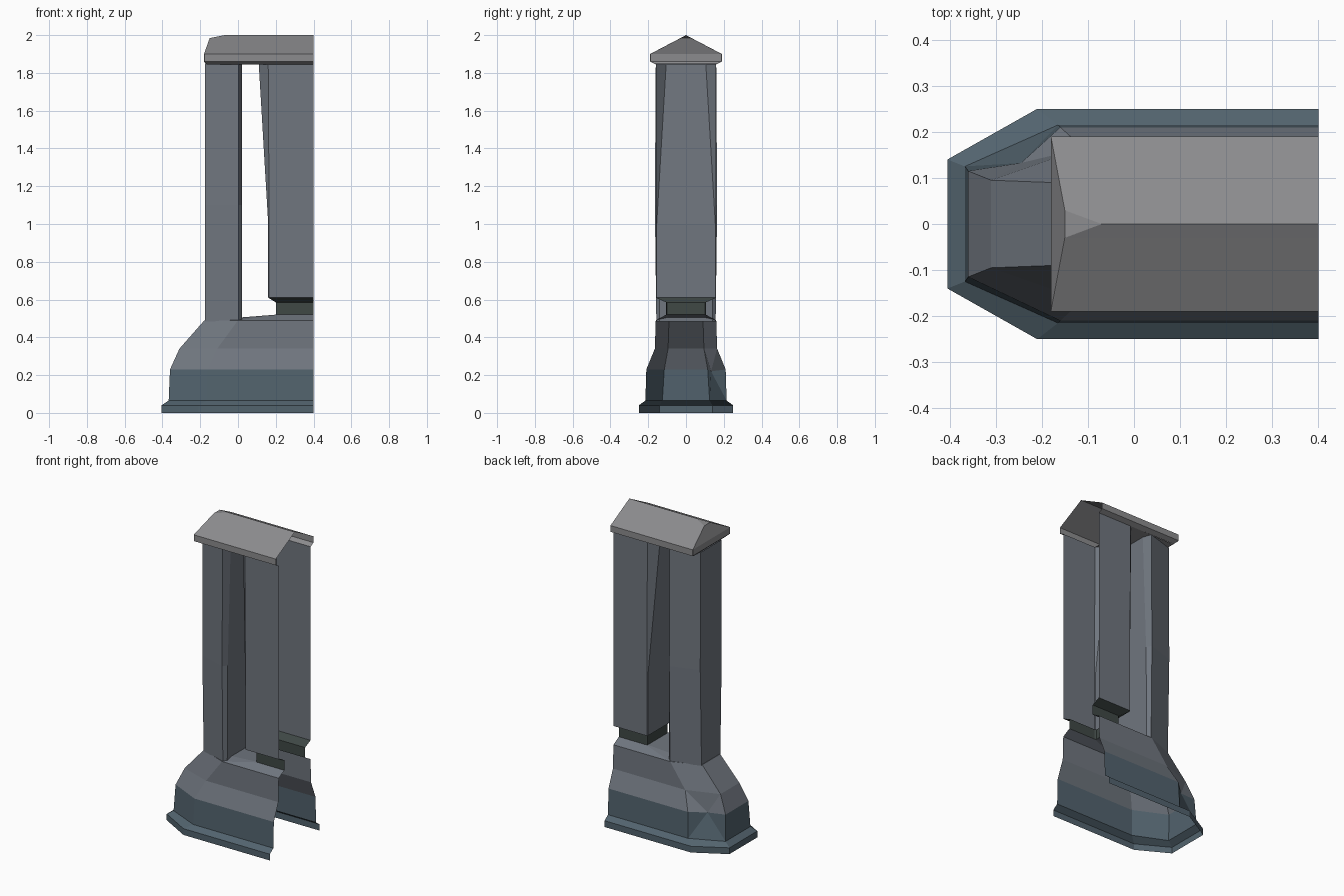
import bpy, bmesh
from mathutils import Vector

if "Cube" in bpy.data.objects:
    bpy.data.objects.remove(bpy.data.objects["Cube"])

OPEN_X = 0.40  # open end where the next wall piece joins


def material(name, rgb):
    m = bpy.data.materials.new(name)
    m.diffuse_color = (*rgb, 1)
    m.use_nodes = True
    m.node_tree.nodes["Principled BSDF"].inputs["Base Color"].default_value = m.diffuse_color
    return m


STONE = material("stone", (0.16, 0.18, 0.21))
BASE = material("base_stone", (0.085, 0.125, 0.155))
DARK = material("dark_stone", (0.05, 0.065, 0.06))
CAP = material("cap_stone", (0.26, 0.26, 0.27))


def finish(name, bm, mat):
    bmesh.ops.remove_doubles(bm, verts=bm.verts, dist=0.0005)
    bmesh.ops.recalc_face_normals(bm, faces=bm.faces)
    me = bpy.data.meshes.new(name)
    bm.to_mesh(me)
    bm.free()
    me.materials.append(mat)
    ob = bpy.data.objects.new(name, me)
    bpy.context.collection.objects.link(ob)
    return ob


def loft(bm, rings, closed=False):
    rows = [[bm.verts.new(p) for p in ring] for ring in rings]
    n = len(rows[0])
    for a, b in zip(rows, rows[1:]):
        for i in range(n if closed else n - 1):
            j = (i + 1) % n
            bm.faces.new((a[i], a[j], b[j], b[i]))
    return rows


def wall_ring(z, y, x_side, x_end, y_end):
    """Outline of a wall with a bevelled left end, open on the right."""
    half = [(OPEN_X, -y, z), (x_side, -y, z), (x_end, -y_end, z)]
    return half + [(px, -py, pz) for px, py, pz in reversed(half)]


def wall(name, rows, mat):
    bm = bmesh.new()
    loft(bm, [wall_ring(*r) for r in rows])
    return finish(name, bm, mat)


def chipped(ob, corner_z):
    """Knock a small chip out of the slanted back edge."""
    bm = bmesh.new()
    bm.from_mesh(ob.data)
    for e in list(bm.edges):
        a, b = e.verts
        mid = (a.co + b.co) / 2
        if (abs(a.co.z - corner_z) < .001 and abs(b.co.z - corner_z) < .001
                and mid.y > 0.1 and mid.x < -0.2):
            new = bmesh.ops.subdivide_edges(bm, edges=[e], cuts=1)["geom_inner"]
            for v in new:
                if isinstance(v, bmesh.types.BMVert):
                    v.co += Vector((0.015, -0.03, -0.01))
    bmesh.ops.triangulate(bm, faces=[f for f in bm.faces if len(f.verts) > 4])
    bm.to_mesh(ob.data)
    bm.free()


# Foot moulding and plinth: rows are z, side y, side x, end x, end y
wall("foot_moulding", [(0, .25, -.21, -.405, .14),
                       (.04, .25, -.21, -.405, .14),
                       (.065, .215, -.165, -.367, .125)], BASE)
lower = wall("lower_plinth", [(.065, .215, -.165, -.367, .125),
                              (.23, .21, -.16, -.36, .115)], BASE)
upper = wall("upper_plinth", [(.23, .21, -.16, -.36, .115),
                              (.34, .165, -.11, -.31, .095),
                              (.49, .16, 0, -.178, .09),
                              (.52, .105, .21, .20, .10)], STONE)
chipped(lower, .23)
chipped(upper, .23)

# Recessed neck and the tall wall slab above it
wall("recessed_neck", [(.52, .105, .21, .20, .10),
                       (.585, .105, .21, .20, .10),
                       (.61, .16, .165, .16, .155)], DARK)
wall("wall_slab", [(.61, .16, .165, .16, .155),
                   (1.0, .16, .165, .16, .155),
                   (1.845, .16, .16, .11, .105)], STONE)


# End pillar
def pillar_ring(z, y_end, y_mid, y_in):
    half = [(-.176, -y_end, z), (.003, -y_mid, z), (.022, -y_in, z)]
    return half + [(x, -y, h) for x, y, h in reversed(half)]


bm = bmesh.new()
loft(bm, [pillar_ring(.485, .095, .157, .14),
          pillar_ring(1.1, .108, .165, .135),
          pillar_ring(1.85, .105, .16, .105)], closed=True)
finish("end_pillar", bm, STONE)

# Hipped coping with a worn ridge end
wall("coping", [(1.845, .16, -.155, -.165, .155),
                (1.86, .19, -.178, -.18, .188),
                (1.90, .19, -.178, -.18, .188),
                (1.984, .03, -.149, -.15, .029),
                (2.0, 0, -.07, -.07, 0)], CAP)

# Underside of the coping between pillar and slab
bm = bmesh.new()
bm.faces.new([bm.verts.new((x, y, 1.846)) for x, y in
              ((-.165, -.155), (.16, -.16), (.16, .16), (-.165, .155))])
finish("coping_underside", bm, CAP)
